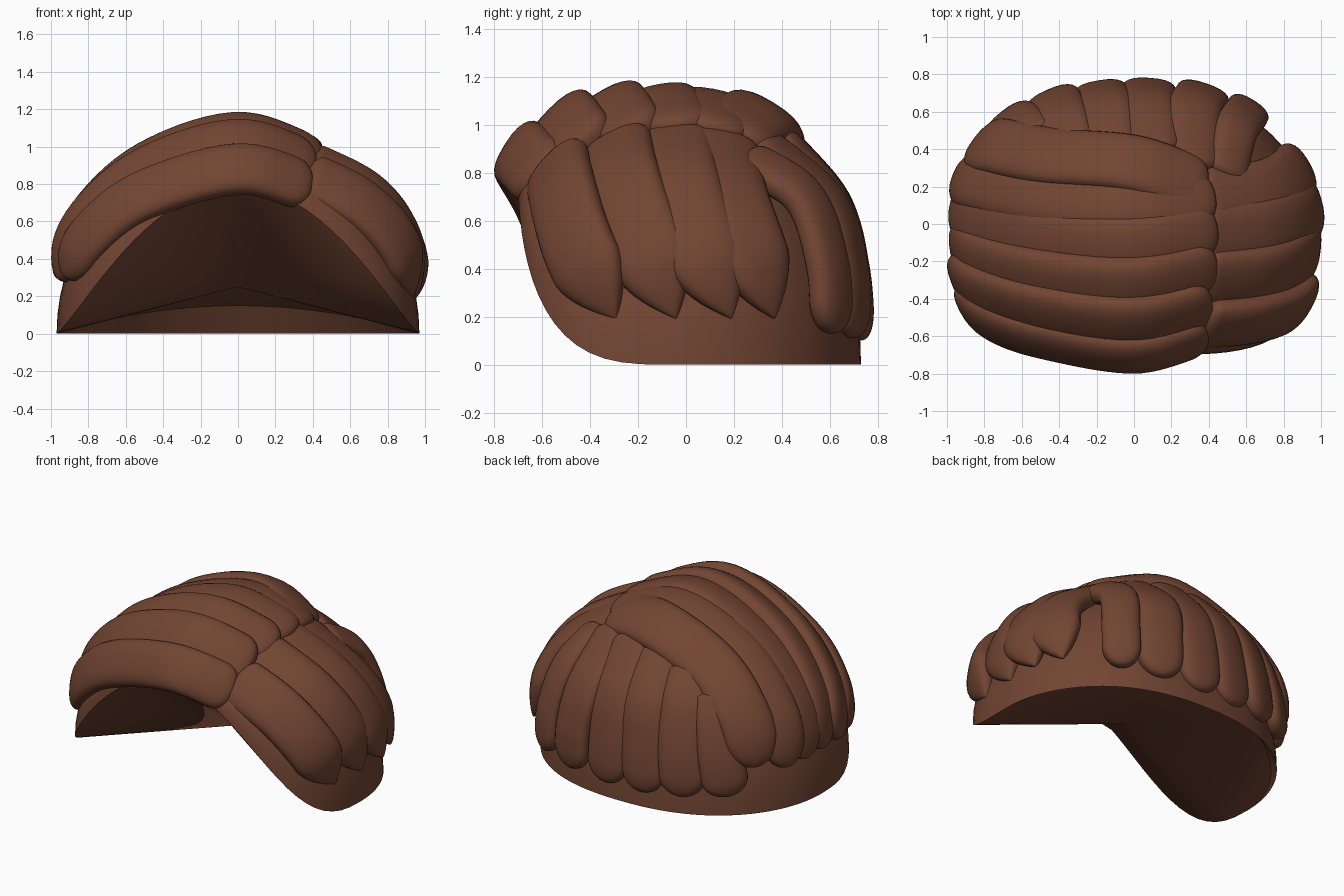
import bpy, bmesh, math
from mathutils import Vector

if "Cube" in bpy.data.objects:
    bpy.data.objects.remove(bpy.data.objects["Cube"])

brown = bpy.data.materials.new("brown_hair")
brown.diffuse_color = (0.17, 0.06, 0.033, 1)
brown.use_nodes = True
brown.node_tree.nodes["Principled BSDF"].inputs["Base Color"].default_value = brown.diffuse_color


def make_object(name, rows, closed_u=False, extra=()):
    """Skin one or more grids of points into a single smooth object."""
    bm = bmesh.new()
    for grid, wrap in [(rows, closed_u), *extra]:
        vs = [[bm.verts.new(p) for p in row] for row in grid]
        n = len(vs[0])
        for a, b in zip(vs, vs[1:]):
            for i in range(n if wrap else n - 1):
                j = (i + 1) % n
                bm.faces.new((a[i], a[j], b[j], b[i]))
    bmesh.ops.remove_doubles(bm, verts=bm.verts, dist=0.0004)
    bmesh.ops.recalc_face_normals(bm, faces=bm.faces)
    me = bpy.data.meshes.new(name)
    bm.to_mesh(me)
    bm.free()
    me.materials.append(brown)
    ob = bpy.data.objects.new(name, me)
    bpy.context.collection.objects.link(ob)
    bpy.ops.object.select_all(action='DESELECT')
    ob.select_set(True)
    bpy.context.view_layer.objects.active = ob
    bpy.ops.object.shade_smooth_by_angle(angle=math.radians(40))
    return ob


# Scalp cap: low back rim, front rim arched up to the hairline,
# underside fanned from one raised centre point
N = 40
xs = [0.97 * math.sin(math.pi * (k / N - 0.5)) for k in range(N + 1)]
front, centre, inner, back = [], [], [], []
for x in xs:
    u = min(1, abs(x) / 0.97)
    front.append(Vector((x, -0.07 - 0.63 * (1 - u ** 4.3) ** 0.39, 0.78 * (1 - u ** 2.1) ** 1.2)))
    centre.append(Vector((0, -0.07, 0.25)))
    yb = 0.8 * (1 - u ** 2.3) ** 0.5
    inner.append(Vector((x, -0.07 + yb * 0.88, 0.15 * (1 - u * u))))
    back.append(Vector((x, -0.07 + yb, 0)))
rim = front + back[-2:0:-1]
dome = []
for k in range(17):
    t = k / 16 * math.pi / 2
    c, s = math.cos(t), math.sin(t)
    dome.append([Vector((p.x * c, p.y * c, p.z + (1.03 - p.z) * s)) for p in rim])
make_object("scalp_cap", dome, True, [([front, centre, inner, back], False)])


def spline(pts, t):
    """Catmull-Rom through the points, t in 0..1."""
    q = [2 * pts[0] - pts[1]] + pts + [2 * pts[-1] - pts[-2]]
    f = t * (len(pts) - 1)
    i = min(int(f), len(pts) - 2)
    f -= i
    a, b, c, d = q[i:i + 4]
    return 0.5 * (2 * b + (c - a) * f + (2 * a - 5 * b + 4 * c - d) * f * f
                  + (3 * b - a - 3 * c + d) * f ** 3)


def lock(name, pts, w, h, pointed=False):
    """Flattened tube lying on the head, with rounded or pointed end."""
    pts = [Vector(p) for p in pts]
    rows, M, K = [], 44, 24
    for k in range(M + 1):
        t = 0.5 - 0.5 * math.cos(math.pi * k / M)
        p = spline(pts, t)
        tan = (spline(pts, min(1, t + .01)) - spline(pts, max(0, t - .01))).normalized()
        nor = Vector((p.x / 0.94, p.y / 0.6, max(0, p.z - 0.15)))
        nor = (nor - tan * nor.dot(tan)).normalized()
        side = tan.cross(nor)
        s = max(0, 1 - max(0, 1 - t / 0.07) ** 2) ** 0.35
        e = max(0, 1 - (1 - t) / (0.27 if pointed else 0.16))
        s *= (1 - e ** 1.7) if pointed else math.sqrt(max(0, 1 - e * e))
        hs = h * s ** 0.7
        row = []
        for j in range(K):
            a = 2 * math.pi * j / K
            ca, sa = math.cos(a), math.sin(a)
            row.append(p + side * (w * s * math.copysign(abs(ca) ** 0.8, ca))
                       + nor * (hs * math.copysign(abs(sa) ** 0.8, sa)))
        rows.append(row)
    make_object(name, rows, True)


# Long locks swept from the parting over to the left side
left = [
    [(.39, -.59, .78), (0, -.69, .88), (-.50, -.61, .74), (-.78, -.51, .53), (-.92, -.37, .31)],
    [(.41, -.43, .89), (0, -.52, 1.01), (-.50, -.46, .86), (-.82, -.36, .59), (-.95, -.25, .29)],
    [(.44, -.22, .95), (0, -.31, 1.08), (-.50, -.27, .92), (-.83, -.18, .62), (-.95, -.08, .29)],
    [(.44, -.02, .97), (0, -.10, 1.095), (-.50, -.06, .92), (-.83, .02, .62), (-.95, .10, .29)],
    [(.43, .14, .95), (0, .10, 1.075), (-.50, .14, .91), (-.82, .21, .61), (-.93, .26, .29)],
    [(.38, .18, .95), (0, .32, 1.03), (-.45, .36, .88), (-.72, .41, .63), (-.83, .42, .33)],
]
for i, pts in enumerate(left):
    lock(f"left_lock_{i + 1}", pts, 0.17 if i in (1, 5) else 0.15, 0.077)

# Shorter pointed locks falling down the right side
right = [
    [(.36, -.54, .84), (.66, -.51, .69), (.86, -.44, .47), (.93, -.29, .19)],
    [(.36, -.30, .93), (.71, -.26, .75), (.90, -.17, .50), (.95, -.04, .19)],
    [(.36, -.06, .96), (.72, -.02, .76), (.91, .06, .50), (.95, .19, .19)],
    [(.36, .14, .94), (.69, .18, .73), (.85, .26, .50), (.88, .37, .19)],
]
for i, pts in enumerate(right):
    lock(f"right_lock_{i + 1}", pts, 0.165, 0.075, True)

# Round-ended locks hanging down the back
rear = [
    [(.49, .24, .86), (.54, .49, .70), (.60, .59, .42), (.61, .61, .13)],
    [(.31, .30, .93), (.32, .59, .68), (.36, .68, .40), (.37, .69, .11)],
    [(.10, .38, .96), (.08, .62, .68), (.08, .70, .40), (.08, .725, .10)],
    [(-.13, .40, .94), (-.15, .62, .68), (-.17, .69, .40), (-.19, .71, .10)],
    [(-.35, .42, .87), (-.39, .57, .68), (-.42, .65, .40), (-.45, .66, .12)],
    [(-.55, .44, .76), (-.60, .51, .60), (-.65, .55, .38), (-.69, .54, .14)],
]
for i, pts in enumerate(rear):
    lock(f"back_lock_{i + 1}", pts, 0.12 if i == 0 else 0.145, 0.065)
